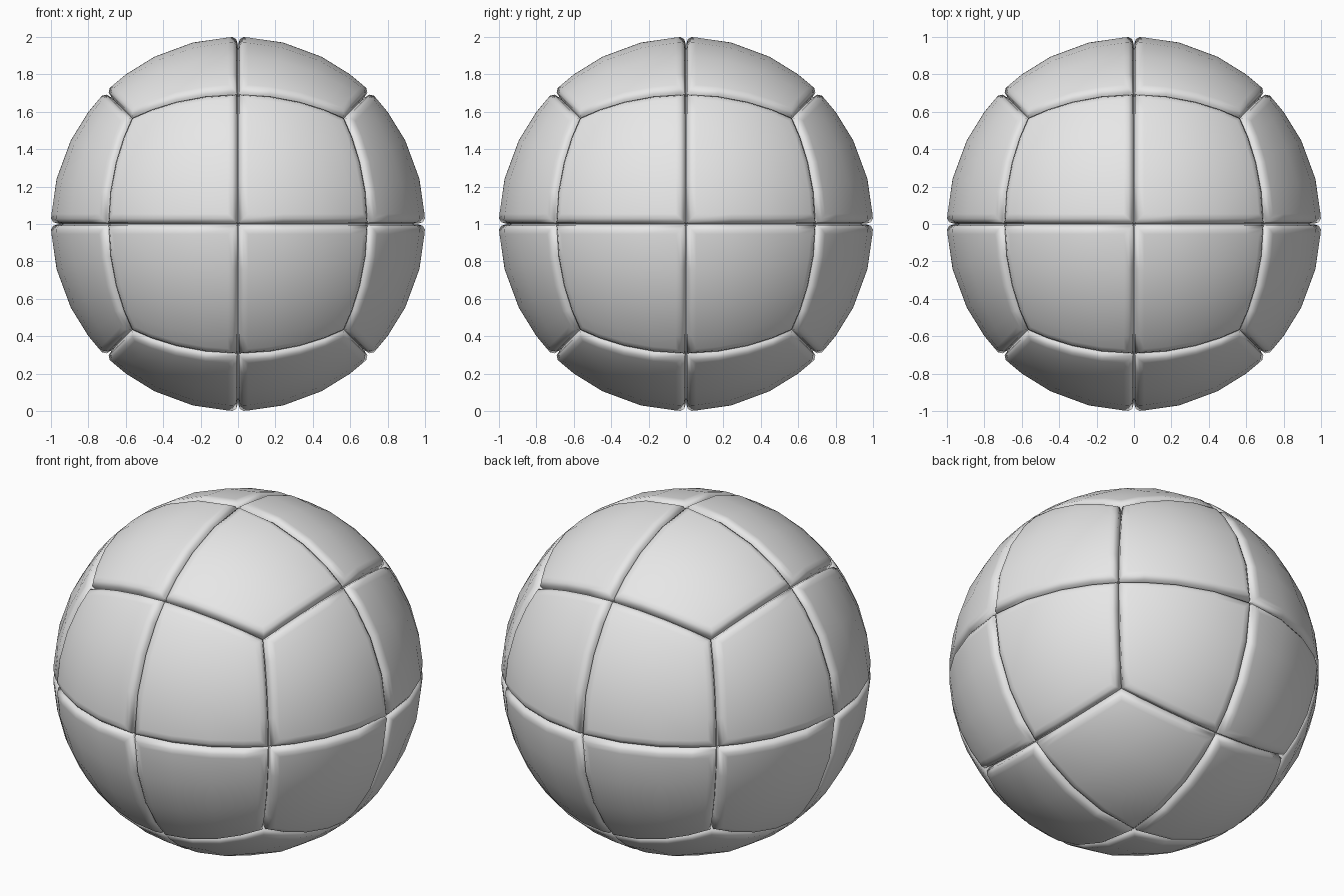
import bpy
import bmesh

RADIUS = 1.0
CELLS = 8                      # grid cells along each cube side
SEAM_RADIUS = 0.955            # bottom of the grooves
RIM_RADIUS = 0.987             # rounded shoulder of each panel
INSETS = (0.009, 0.02, 0.025)  # rim, panel edge, support loop

old = bpy.data.objects.get("Cube")
if old:
    bpy.data.objects.remove(old, do_unlink=True)


def make_material(name, colour):
    mat = bpy.data.materials.new(name)
    mat.use_nodes = True
    mat.diffuse_color = colour
    mat.node_tree.nodes["Principled BSDF"].inputs["Base Color"].default_value = colour
    return mat


def panel_key(face):
    """Cube side and quarter that a face belongs to."""
    c = face.calc_center_median()
    axis = max(range(3), key=lambda i: abs(c[i]))
    return axis, c.x > 0, c.y > 0, c.z > 0


def on_seam(co):
    """True on the middle planes and on the cube edges."""
    low, mid, high = sorted(abs(v) for v in co)
    return low < 1e-4 or high - mid < 1e-4


# Ball: a gridded cube blown up to a sphere
bm = bmesh.new()
bmesh.ops.create_cube(bm, size=2)
bmesh.ops.subdivide_edges(bm, edges=bm.edges[:], cuts=CELLS - 1, use_grid_fill=True)
for v in bm.verts:
    v.co = v.co.normalized() * RADIUS
bm.normal_update()

# Panels: four quarters on each of the six sides
panels = {}
for f in bm.faces:
    panels.setdefault(panel_key(f), []).append(f)

# Border loops around every panel
panel_faces = set()
for faces in panels.values():
    rings = []
    for step, width in enumerate(INSETS):
        ring = bmesh.ops.inset_region(bm, faces=faces, thickness=width, depth=0,
                                      use_boundary=True, use_even_offset=True)
        if step == len(INSETS) - 1:
            rings += ring["faces"]
    panel_faces.update(faces + rings)

# Grooves: sink the seams and round the panel shoulders
top = {v for f in panel_faces for v in f.verts}
for v in bm.verts:
    if on_seam(v.co):
        r = SEAM_RADIUS
    elif v in top:
        r = RADIUS
    else:
        r = RIM_RADIUS
    v.co = v.co.normalized() * r
bmesh.ops.recalc_face_normals(bm, faces=bm.faces[:])

mesh = bpy.data.meshes.new("panelled_ball")
bm.to_mesh(mesh)
bm.free()
mesh.materials.append(make_material("light grey", (0.8, 0.8, 0.8, 1)))

ball = bpy.data.objects.new("panelled_ball", mesh)
ball.location.z = RADIUS
bpy.context.collection.objects.link(ball)

# Smooth panels with crisp seams
bpy.ops.object.select_all(action="DESELECT")
ball.select_set(True)
bpy.context.view_layer.objects.active = ball
bpy.ops.object.shade_smooth_by_angle(angle=1.05)
